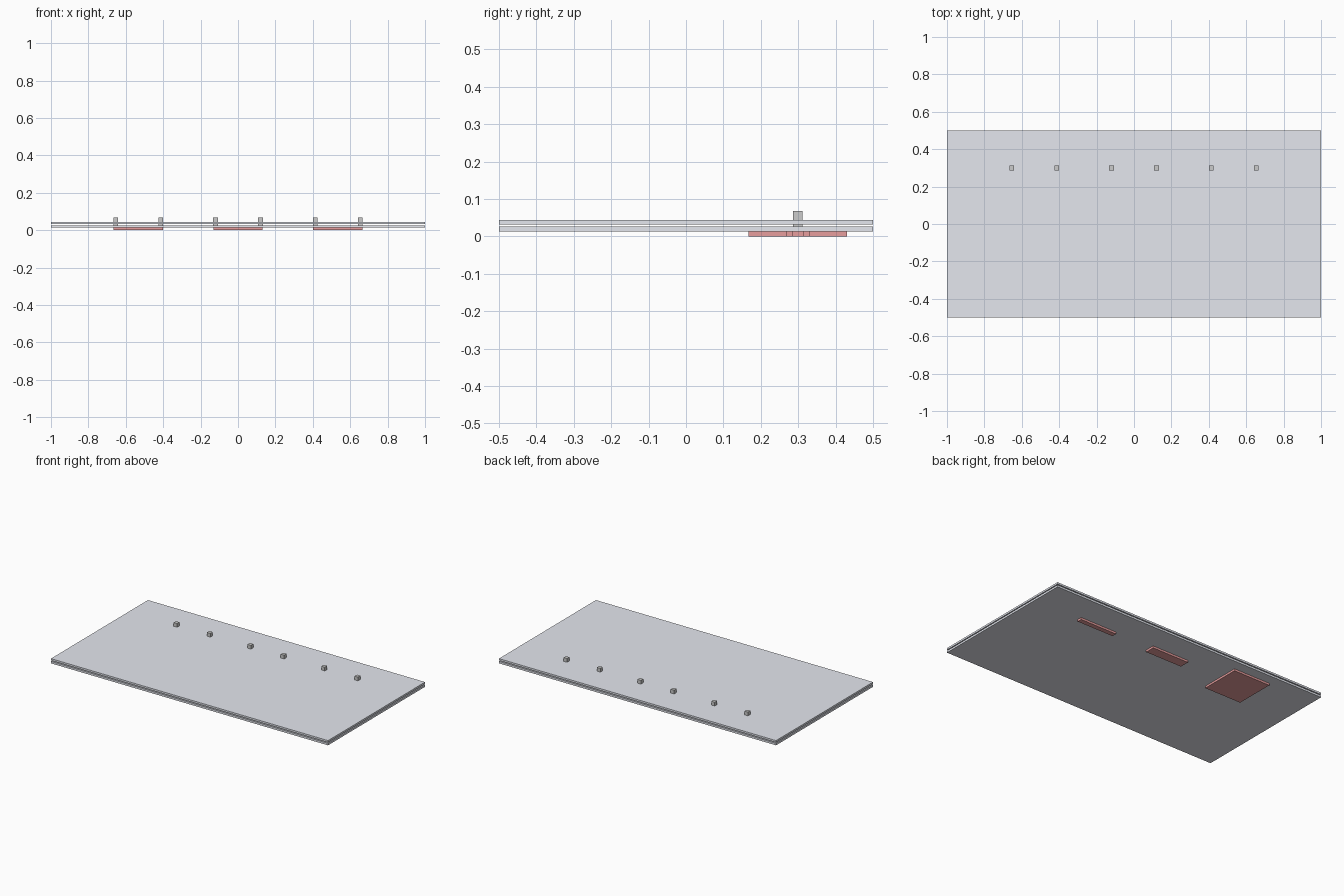
import bpy

if "Cube" in bpy.data.objects:
    bpy.data.objects.remove(bpy.data.objects["Cube"])


def material(name, color):
    m = bpy.data.materials.new(name)
    m.diffuse_color = color
    m.use_nodes = True
    m.node_tree.nodes["Principled BSDF"].inputs["Base Color"].default_value = m.diffuse_color
    return m


def box(name, x, y, z, mat=None):
    """Box from (min, max) ranges on each axis."""
    bpy.ops.mesh.primitive_cube_add(size=1, location=[sum(r) / 2 for r in (x, y, z)])
    ob = bpy.context.object
    ob.name = name
    ob.scale = [r[1] - r[0] for r in (x, y, z)]
    bpy.ops.object.transform_apply(location=False, rotation=False, scale=True)
    if mat:
        ob.data.materials.append(mat)
    return ob


plate_mat = material("pale_blue_grey", (0.78, 0.80, 0.86, 1))
pad_mat = material("red", (0.80, 0.34, 0.34, 1))

# Two stacked plates with a thin gap
box("lower_plate", (-1, 1), (-0.5, 0.5), (0.013, 0.026), plate_mat)
box("upper_plate", (-1, 1), (-0.5, 0.5), (0.032, 0.044), plate_mat)

# Three red pads underneath, each narrower than the last, with a pair of pegs above
row_y, half_x, peg = 0.299, 0.132, 0.0125
for label, cx, half_y in (("left", -0.533, 0.132), ("middle", 0, 0.032), ("right", 0.533, 0.016)):
    box(label + "_pad", (cx - half_x, cx + half_x),
        (row_y - half_y, row_y + half_y), (0, 0.013), pad_mat)
    for side, dx in (("a", -0.12), ("b", 0.12)):
        px = cx + dx
        box(f"{label}_peg_{side}", (px - peg, px + peg),
            (row_y - peg, row_y + peg), (0.026, 0.068))
